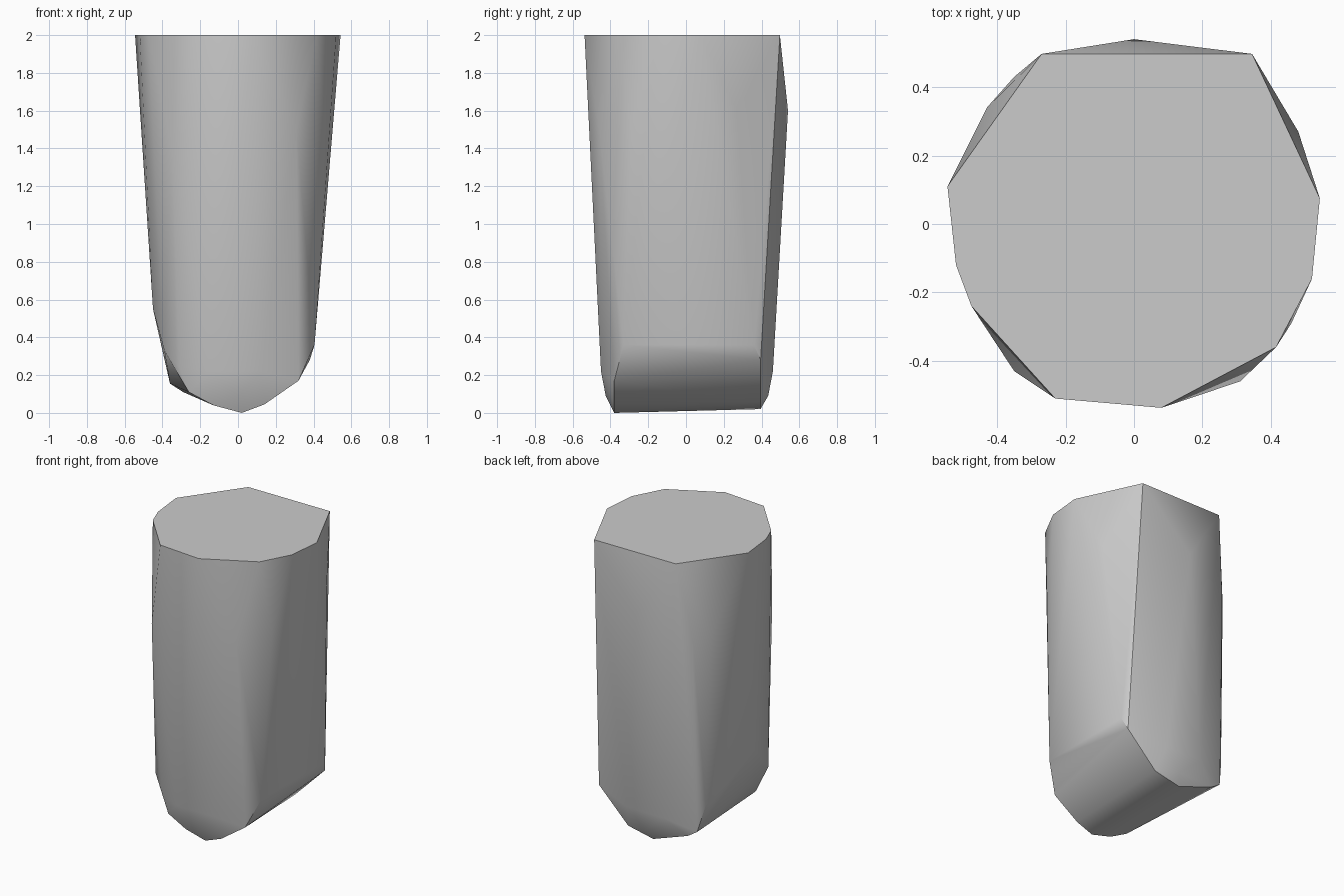
import bpy, bmesh, math

cube = bpy.data.objects.get("Cube")
if cube:
    bpy.data.objects.remove(cube, do_unlink=True)

# Plain grey finish
grey = bpy.data.materials.new("light grey")
grey.use_nodes = True
colour = (0.6, 0.6, 0.6, 1)
grey.diffuse_color = colour
grey.node_tree.nodes["Principled BSDF"].inputs["Base Color"].default_value = colour

# Flat top outline
top = [(-.545, .11), (-.27, .497), (.345, .497), (.543, .075), (.52, -.16),
       (.415, -.36), (.08, -.537), (-.23, -.51), (-.475, -.24), (-.52, -.12)]
points = [(x, y, 2) for x, y in top]

# Facets bulging past the top outline
points += [(0, .54, 1.6), (.48, .27, 1.6), (-.35, .43, 1.5), (-.43, .34, 1.5),
           (-.35, -.43, 1.4), (.31, -.46, 1.5), (.46, -.29, 1.5)]

# Lower edges of the flat side walls
points += [(-.45, -.1, .55), (-.45, .2, .55), (-.40, .36, .33), (-.39, -.33, .33),
           (.405, -.33, .36), (.405, .36, .36)]

# Front and back ends of the rounded keel
front = [(-.31, .24), (-.26, .11), (-.13, .04), (.02, 0), (.14, .045), (.32, .17)]
back = [(-.36, .155), (-.29, .11), (-.03, .02), (.16, .06), (.38, .28)]
points += [(x, -.38, z) for x, z in front]
points += [(x, .395, z) for x, z in back]

# Domed end caps
for y, s in ((-.45, -1), (.46, 1)):
    points += [(-.15, y, .22), (.12, y, .22), (0, y - s * .025, .09)]

# Solid skin around all the sections
bm = bmesh.new()
for p in points:
    bm.verts.new(p)
hull = bmesh.ops.convex_hull(bm, input=bm.verts[:])
loose = {g for g in hull["geom_interior"] + hull["geom_unused"]
         if isinstance(g, bmesh.types.BMVert)}
bmesh.ops.delete(bm, geom=list(loose), context="VERTS")
bmesh.ops.recalc_face_normals(bm, faces=bm.faces[:])
mesh = bpy.data.meshes.new("tapered_block")
bm.to_mesh(mesh)
bm.free()
mesh.materials.append(grey)

block = bpy.data.objects.new("tapered_block", mesh)
bpy.context.collection.objects.link(block)
bpy.context.view_layer.objects.active = block
block.select_set(True)
bpy.ops.object.shade_smooth_by_angle(angle=math.radians(30))
